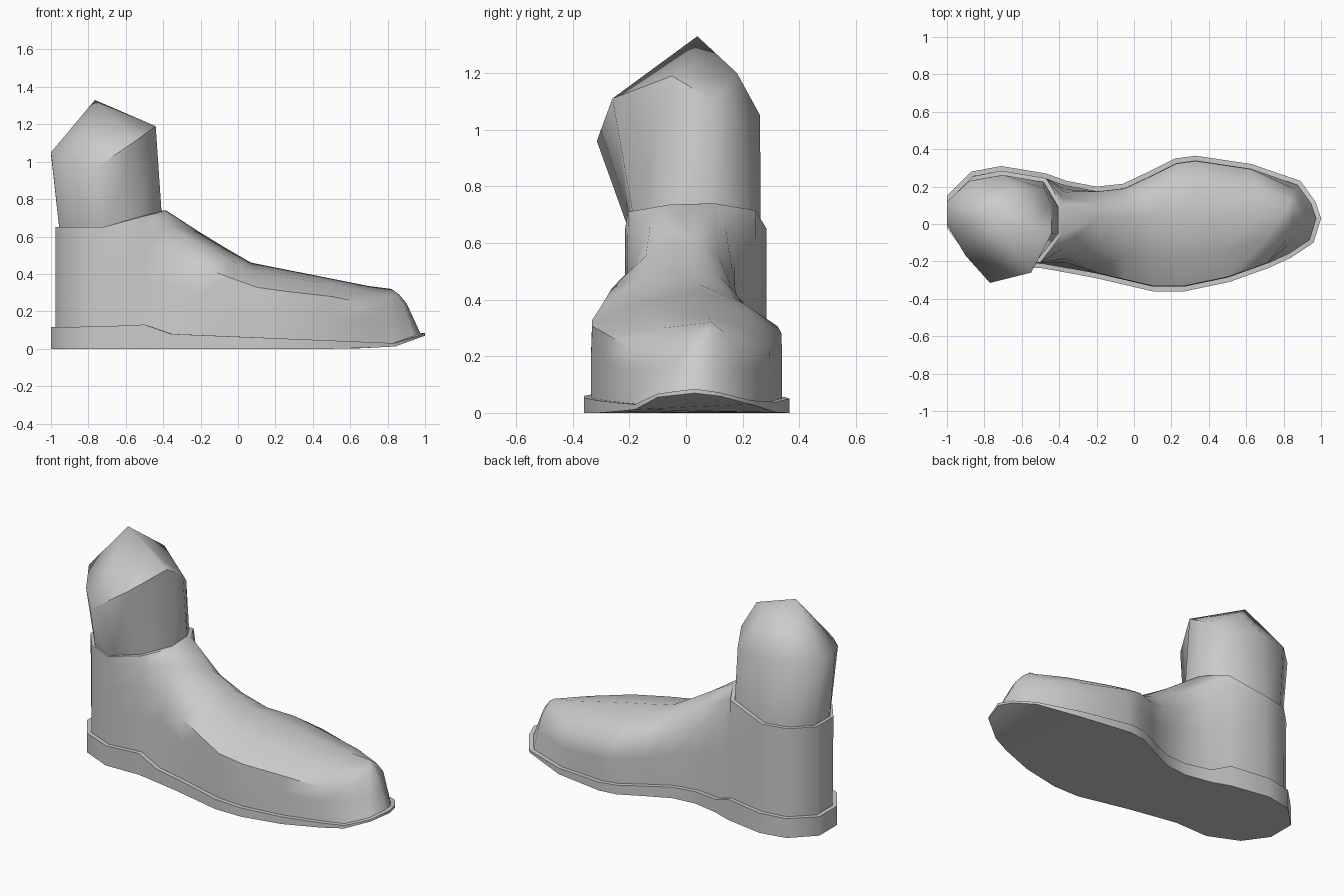
import bpy, bmesh, math
from mathutils import Vector

if "Cube" in bpy.data.objects:
    bpy.data.objects.remove(bpy.data.objects["Cube"])

# Sole outline, anticlockwise from the toe tip
OUTLINE = [(1, .03), (.97, .12), (.89, .23), (.63, .32), (.33, .365), (.22, .35), (.08, .28),
           (-.06, .215), (-.2, .2), (-.36, .23), (-.47, .27), (-.71, .31), (-.87, .28), (-1, .15),
           (-1, -.02), (-.9, -.16), (-.72, -.24), (-.5, -.235), (-.36, -.26), (-.2, -.29),
           (-.05, -.325), (.1, -.36), (.27, -.36), (.51, -.31), (.72, -.235), (.84, -.18), (.96, -.1)]
# Instep ridge from toe to ankle, and collar opening
TOE = (.82, .09, .32)
RIDGE = [(.7, .08, .335), (.4, .05, .395), (.22, .04, .43), (.07, .03, .46), (-.06, .03, .535), (-.2, .03, .62)]
COLLAR = [(-.385, .1, .74), (-.47, .245, .715), (-.71, .285, .65), (-.86, .255, .65), (-.975, .14, .65),
          (-.975, -.02, .65), (-.88, -.145, .65), (-.72, -.215, .65), (-.5, -.205, .71), (-.385, -.06, .735)]
# Uneven upper edge of the leg, matching the collar order
LEG_TOP = [(-.44, .1, 1.1), (-.48, .19, 1.02), (-.7, .262, 1.05), (-.88, .23, 1.05), (-1, .12, 1.04),
           (-1, 0, 1.05), (-.9, -.17, 1.0), (-.77, -.315, .96), (-.55, -.26, 1.11), (-.44, -.05, 1.19)]
SOLE_TOP = [(-1, .115), (-.7, .12), (-.48, .13), (-.38, .08), (.84, .03), (.93, .055), (1, .085)]
SOLE_BOTTOM = [(-1, 0), (.6, 0), (.84, .012), (1, .07)]
# Upper cross-section: (inward fraction, height fraction)
ARCH = [(0, 0), (0, .4), (.01, .67), (.42, .88), (1, 1)]


def interp(table, x):
    for (x0, z0), (x1, z1) in zip(table, table[1:]):
        if x <= x1:
            return z0 + (z1 - z0) * (x - x0) / (x1 - x0)
    return table[-1][1]


def inset(points, d):
    """Move a closed anticlockwise outline inwards by d."""
    out = []
    for i, p in enumerate(points):
        p, a, b = Vector(p[:2]), Vector(points[i - 1][:2]), Vector(points[(i + 1) % len(points)][:2])
        e, f = (p - a).normalized(), (b - p).normalized()
        n = Vector((-e.y - f.y, e.x + f.x)).normalized()
        out.append(p + n * d / max(.6, n.dot(Vector((-f.y, f.x)))))
    return out


def loft(bm, rings):
    """Join closed rings of points with quads and return their vertices."""
    vs = [[bm.verts.new(p) for p in r] for r in rings]
    for a, b in zip(vs, vs[1:]):
        for i in range(len(a)):
            j = (i + 1) % len(a)
            bm.faces.new((a[i], a[j], b[j], b[i]))
    return vs


def finish(bm, name, angle):
    bmesh.ops.remove_doubles(bm, verts=bm.verts, dist=.0005)
    bmesh.ops.triangulate(bm, faces=[f for f in bm.faces if len(f.verts) > 4])
    me = bpy.data.meshes.new(name)
    bm.to_mesh(me)
    bm.free()
    ob = bpy.data.objects.new(name, me)
    bpy.context.collection.objects.link(ob)
    bpy.ops.object.select_all(action='DESELECT')
    ob.select_set(True)
    bpy.context.view_layer.objects.active = ob
    bpy.ops.object.shade_smooth_by_angle(angle=math.radians(angle))


foot = inset(OUTLINE, .025)
base = [Vector((p.x, p.y, interp(SOLE_TOP, o[0]))) for p, o in zip(foot, OUTLINE)]

# Sole with a narrow ledge around the upper
bm = bmesh.new()
rings = loft(bm, [[(x, y, interp(SOLE_BOTTOM, x)) for x, y in OUTLINE],
                  [(x, y, interp(SOLE_TOP, x)) for x, y in OUTLINE], base])
bm.faces.new(rings[0][::-1])
finish(bm, "sole", 55)

# Upper: every outline point rises to the ridge or the collar
tops = [Vector(p) for p in [TOE] * 3 + RIDGE + COLLAR + RIDGE[::-1] + [TOE] * 2]
rows = []
for s, h in ARCH:
    row = []
    for b, t in zip(base, tops):
        a = max(0, min(1, (b.x + .5) / .25))
        if b.x > .8:
            a = .5 if abs(b.y) > .14 else .3
        k = h + (s - h) * a
        row.append(Vector((b.x + (t.x - b.x) * k, b.y + (t.y - b.y) * k, b.z + (t.z - b.z) * h)))
    rows.append(row)
bm = bmesh.new()
top = loft(bm, rows)[-1]
bm.faces.new((top[8], top[9], top[18]))      # tongue between ridge and collar
mouth = inset(COLLAR, .022)
rim = [bm.verts.new((p.x, p.y, c[2])) for p, c in zip(mouth, COLLAR)]
for i in range(10):                          # collar rim
    j = (i + 1) % 10
    bm.faces.new((top[9 + i], top[9 + j], rim[j], rim[i]))
finish(bm, "boot_upper", 55)

# Leg stump with a peaked, tilted cap
bm = bmesh.new()
low = [(p.x, p.y, c[2] - .03) for p, c in zip(mouth, COLLAR)]
r = loft(bm, [low, LEG_TOP])[-1]
peak, front, side = [bm.verts.new(p) for p in [(-.765, .04, 1.33), (-.52, .02, 1.2), (-.62, .18, 1.2)]]
for i in range(2, 9):
    bm.faces.new((r[i], r[i + 1], peak))
for f in [(side, r[2], peak), (r[1], r[2], side), (r[0], r[1], side), (r[0], side, front),
          (r[9], r[0], front), (front, side, peak), (r[9], front, peak), (r[8], r[9], peak)][:-1]:
    bm.faces.new(f)
finish(bm, "leg", 55)
